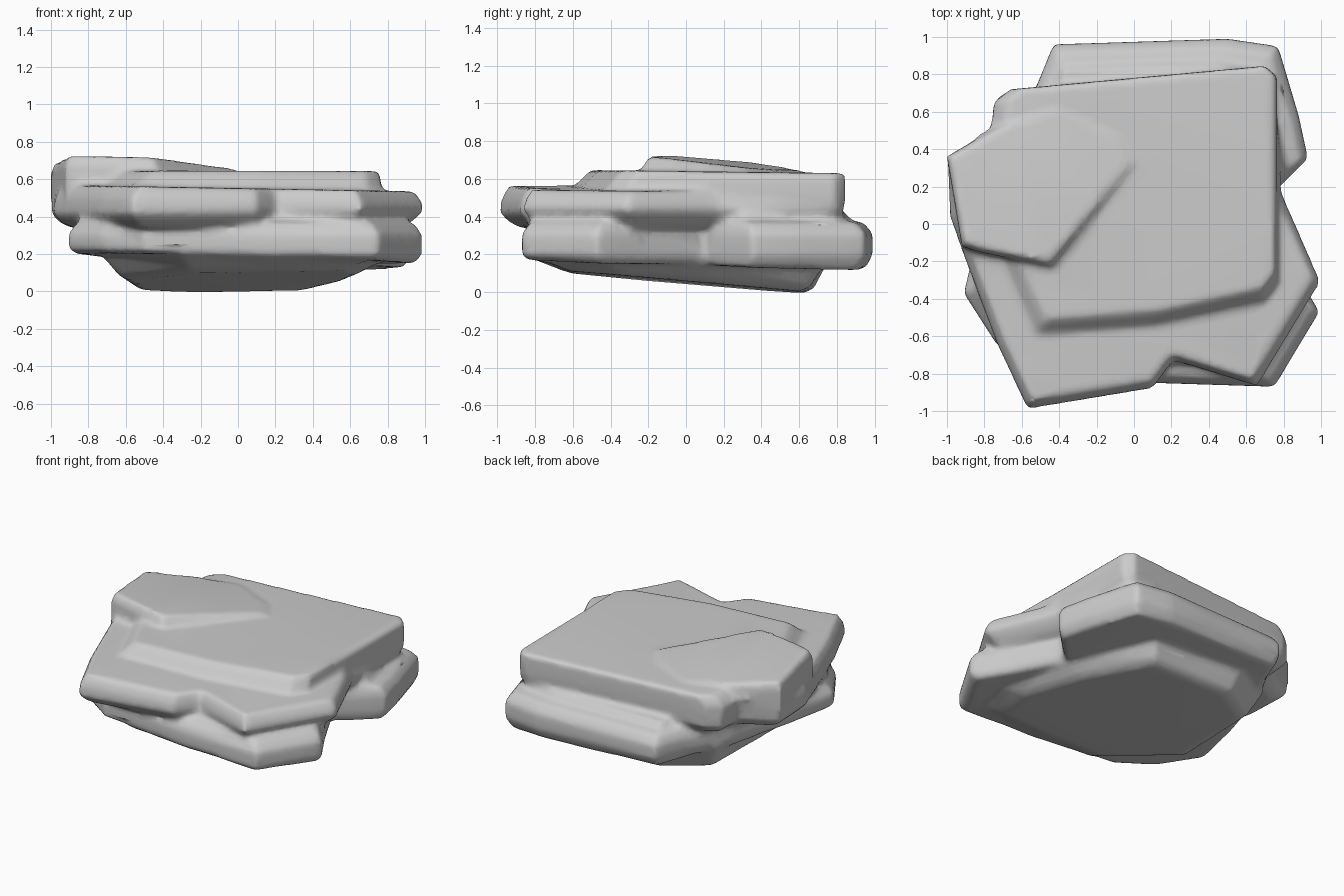
import bpy
import bmesh
from mathutils import Vector

cube = bpy.data.objects.get("Cube")
if cube:
    bpy.data.objects.remove(cube, do_unlink=True)

bm = bmesh.new()


def slab(outline, levels, pivot=(0, 0)):
    """Stack copies of an outline scaled about a pivot.
    Each level is (scale, z, x slope, y slope)."""
    mid = Vector(pivot)
    rings = []
    for scale, z, sx, sy in levels:
        ring = []
        for p in outline:
            q = mid + (Vector(p) - mid) * scale
            ring.append(bm.verts.new((q.x, q.y, z + sx * q.x + sy * q.y)))
        rings.append(ring)
    n = len(outline)
    for low, high in zip(rings, rings[1:]):
        for i in range(n):
            j = (i + 1) % n
            bm.faces.new((low[i], low[j], high[j], high[i]))
    bm.faces.new(rings[0][::-1])
    bm.faces.new(rings[-1])


# Tapered underside, sloping down towards the back
slab([(-0.3, -0.8), (0.2, -0.84), (0.72, -0.82), (0.8, -0.45), (0.68, 0.12),
      (0.44, 0.75), (-0.3, 0.77), (-0.64, 0.55), (-0.74, -0.3)],
     [(0.78, 0.05, 0.015, -0.085), (0.86, 0.075, 0.02, -0.08),
      (1.0, 0.19, -0.02, 0), (0.95, 0.25, 0, 0)], pivot=(0, 0.1))

# Lower layer, with a recess in its left side
slab([(-0.91, -0.37), (-0.73, -0.65), (-0.5, -0.8), (0.12, -0.85), (0.75, -0.87),
      (0.99, -0.47), (0.85, -0.23), (0.68, 0.1), (0.93, 0.35), (0.88, 0.58),
      (0.77, 0.95), (0.5, 0.99), (-0.43, 0.96), (-0.52, 0.74), (-0.68, 0.45),
      (-0.82, 0.0)],
     [(0.96, 0.165, -0.03, -0.03), (1.0, 0.21, -0.02, 0),
      (1.0, 0.31, 0, 0), (0.95, 0.368, 0, 0), (0.88, 0.38, 0, 0),
      (0.86, 0.42, 0, 0)])

# Upper layer, notched at the front
slab([(-0.57, -0.99), (0.1, -0.88), (0.21, -0.73), (0.66, -0.87), (1.0, -0.31),
      (0.79, 0.17), (0.76, 0.8), (0.7, 0.84), (-0.66, 0.72), (-0.74, 0.67),
      (-0.75, 0.5), (-1.0, 0.36), (-0.985, 0.04), (-0.9, -0.2), (-0.73, -0.65)],
     [(0.89, 0.34, 0, 0), (0.95, 0.375, 0.01, 0), (1.0, 0.425, 0.01, 0),
      (0.99, 0.49, -0.015, 0), (0.95, 0.552, -0.018, 0)])

# Flat top plateau, sloping off towards the front
slab([(-0.53, -0.59), (0.1, -0.54), (0.69, -0.41), (0.765, -0.31), (0.765, 0.79),
      (0.7, 0.845), (-0.66, 0.72), (-0.75, 0.65), (-0.8, 0.0)],
     [(1.0, 0.47, 0, 0), (1.0, 0.56, 0, 0), (0.97, 0.61, 0, 0),
      (0.94, 0.64, 0, -0.012)], pivot=(0.6, 0.83))

# Raised lump on the right side
slab([(-1.0, 0.36), (-0.92, -0.12), (-0.83, -0.15), (-0.44, -0.23),
      (0.03, 0.33), (-0.06, 0.47), (-0.4, 0.63), (-0.73, 0.52)],
     [(1.0, 0.48, 0, 0), (1.0, 0.64, -0.03, -0.07),
      (0.94, 0.685, -0.035, -0.09)], pivot=(-0.7, 0.25))

bmesh.ops.triangulate(bm, faces=bm.faces[:])
bmesh.ops.recalc_face_normals(bm, faces=bm.faces[:])
mesh = bpy.data.meshes.new("layered_rock")
bm.to_mesh(mesh)
bm.free()
rock = bpy.data.objects.new("layered_rock", mesh)
bpy.context.collection.objects.link(rock)
bpy.ops.object.select_all(action="DESELECT")
bpy.context.view_layer.objects.active = rock
rock.select_set(True)

# Fuse the layers and wear down their edges
remesh = rock.modifiers.new("fuse", "REMESH")
remesh.mode = "VOXEL"
remesh.voxel_size = 0.02
worn = rock.modifiers.new("wear", "SMOOTH")
worn.factor = 0.5
worn.iterations = 7
facets = rock.modifiers.new("facets", "DECIMATE")
facets.ratio = 0.2
for mod in list(rock.modifiers):
    bpy.ops.object.modifier_apply(modifier=mod.name)
bpy.ops.object.shade_smooth()

# Plain grey stone
color = (0.6, 0.6, 0.6, 1.0)
stone = bpy.data.materials.new("grey_stone")
stone.use_nodes = True
stone.diffuse_color = color
for node in stone.node_tree.nodes:
    if node.type == "BSDF_PRINCIPLED":
        node.inputs["Base Color"].default_value = color
rock.data.materials.clear()
rock.data.materials.append(stone)
